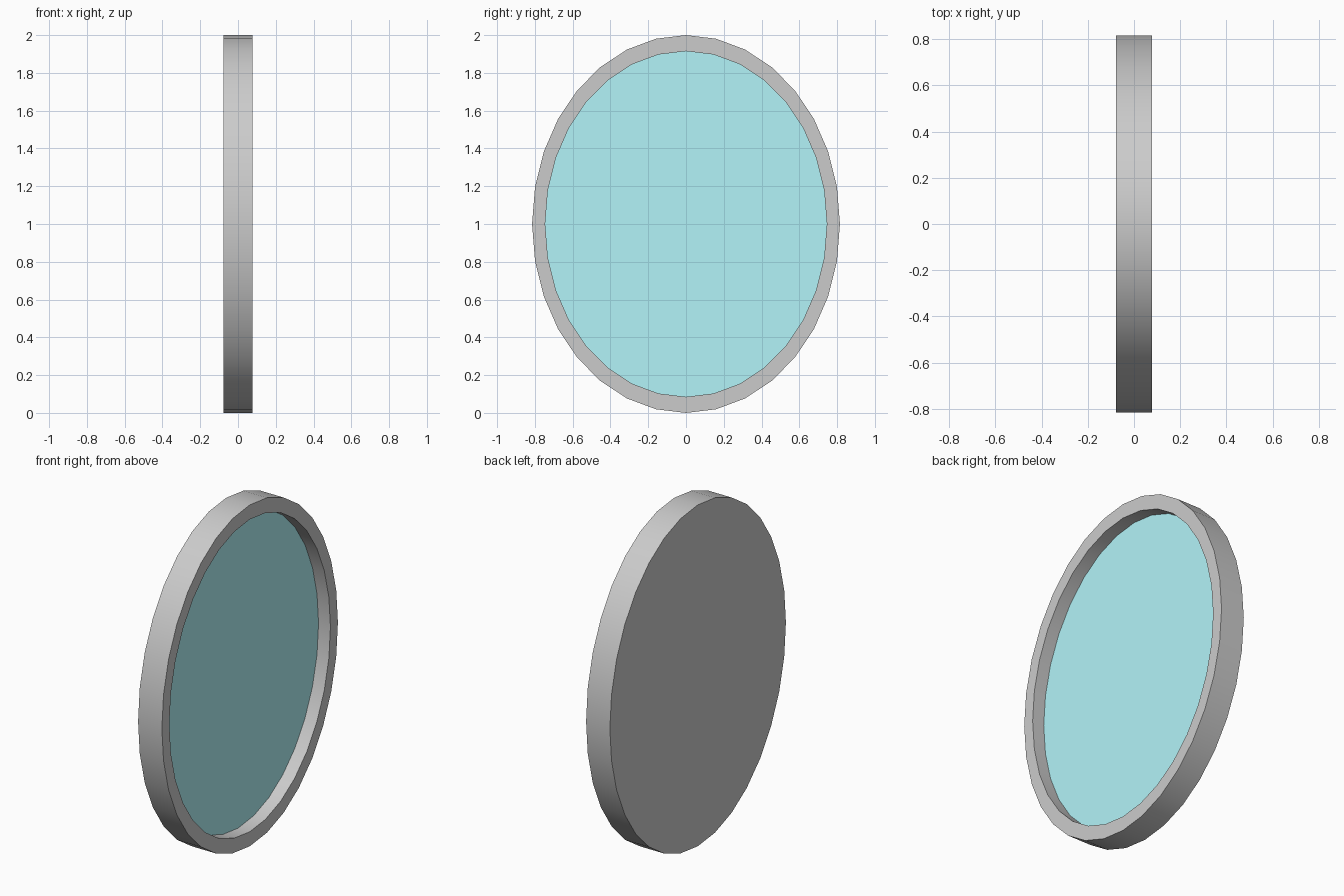
import bpy, bmesh, math

if "Cube" in bpy.data.objects:
    bpy.data.objects.remove(bpy.data.objects["Cube"])

SIDES = 32
RY, RZ = 0.815, 1.0        # outer half width and half height
HALF = 0.077               # half thickness
INNER = 0.915              # opening relative to the outer oval
GLASS_X = 0.0              # depth of the mirror surface


def oval(bm, x, scale):
    """Ring of vertices in the YZ plane, centred at z = 1."""
    angles = [2 * math.pi * i / SIDES for i in range(SIDES)]
    return [bm.verts.new((x, RY * scale * math.cos(a), RZ + RZ * scale * math.sin(a)))
            for a in angles]


def bridge(bm, a, b):
    for i in range(SIDES):
        j = (i + 1) % SIDES
        bm.faces.new((a[i], a[j], b[j], b[i]))


def finish(bm, name):
    mesh = bpy.data.meshes.new(name)
    bm.to_mesh(mesh)
    bm.free()
    obj = bpy.data.objects.new(name, mesh)
    bpy.context.collection.objects.link(obj)
    bpy.ops.object.select_all(action='DESELECT')
    obj.select_set(True)
    bpy.context.view_layer.objects.active = obj
    bpy.ops.object.shade_smooth_by_angle(angle=math.radians(30))
    return obj


# Frame: closed back, outer wall, front rim and inner wall
bm = bmesh.new()
rings = [oval(bm, -HALF, 1), oval(bm, HALF, 1),
         oval(bm, HALF, INNER), oval(bm, GLASS_X, INNER)]
bm.faces.new(rings[0][::-1])
for a, b in zip(rings, rings[1:]):
    bridge(bm, a, b)
finish(bm, "mirror_frame")

# Recessed mirror glass, facing +x
bm = bmesh.new()
bm.faces.new(oval(bm, GLASS_X, INNER))
glass = finish(bm, "mirror_glass")
mat = bpy.data.materials.new("pale_teal_glass")
mat.diffuse_color = (0.45, 0.9, 0.94, 1)
mat.use_nodes = True
mat.node_tree.nodes["Principled BSDF"].inputs["Base Color"].default_value = mat.diffuse_color
glass.data.materials.append(mat)
